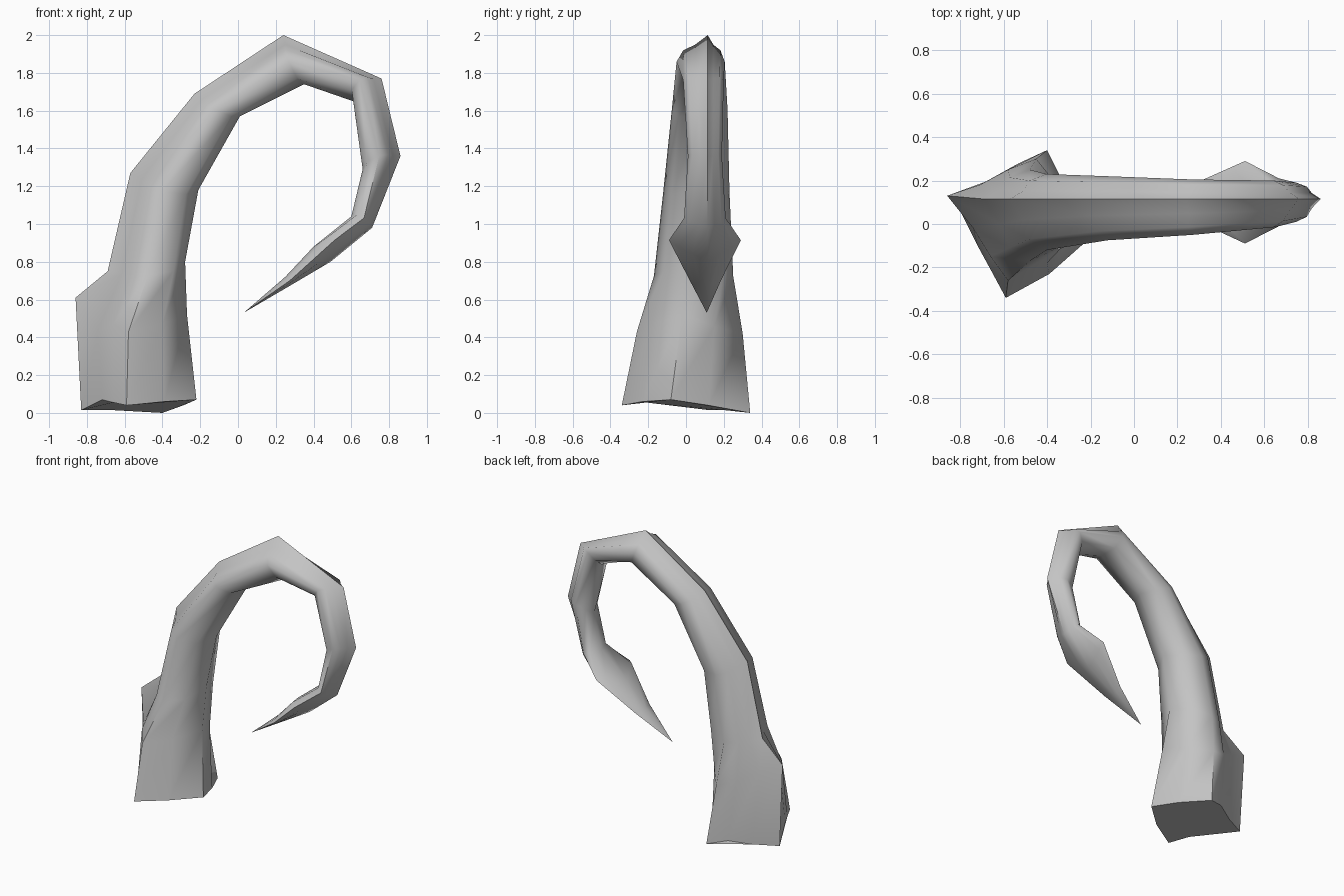
import bpy
import bmesh
import math
from mathutils import Vector

cube = bpy.data.objects.get("Cube")
if cube:
    bpy.data.objects.remove(cube)

# One plain grey for the whole tentacle
grey = bpy.data.materials.new("soft_grey")
grey.use_nodes = True
colour = (0.55, 0.55, 0.55, 1)
grey.diffuse_color = colour
grey.node_tree.nodes["Principled BSDF"].inputs["Base Color"].default_value = colour

RIDGE_Y = 0.115

# Ten-sided cross-section factors (towards ridge, towards side): a round body
# with a narrow raised ridge on the outside of the curl
HALF = [(0.64, 0.38), (0.45, 0.77), (0, 1), (-0.68, 0.76)]
SECTION = ([(1, 0)] + [(a, -s) for a, s in HALF]
           + [(-1, 0)] + HALF[::-1])


def ring(outer, inner, y_front, y_back, skew):
    """Cross-section between an outer and an inner profile point,
    with its sides swept back along the limb by skew."""
    o = Vector((outer[0], RIDGE_Y, outer[1]))
    i = Vector((inner[0], (y_front + y_back) / 2, inner[1]))
    centre, axis = (o + i) / 2, (o - i) / 2
    across = Vector((-axis.z, 0, axis.x)) * skew
    points = []
    for along, side in SECTION:
        p = centre + axis * along + across * abs(side)
        limit = y_front if side < 0 else y_back
        p.y += abs(side) * (limit - p.y)
        points.append(p)
    return points


# Uneven cut end at the foot, and the heel spur above it
foot = [(-0.83, 0.12, 0.015), (-0.72, -0.1, 0.07), (-0.66, -0.21, 0.055),
        (-0.59, -0.34, 0.04), (-0.39, -0.23, 0.06), (-0.22, -0.08, 0.07),
        (-0.29, 0.12, 0.04), (-0.4, 0.34, 0), (-0.53, 0.28, 0.035),
        (-0.67, 0.2, 0.015)]
heel = [(-0.86, 0.13, 0.61), (-0.74, -0.02, 0.44), (-0.66, -0.15, 0.47),
        (-0.58, -0.26, 0.43), (-0.4, -0.18, 0.47), (-0.27, -0.02, 0.52),
        (-0.33, 0.15, 0.46), (-0.45, 0.3, 0.42), (-0.58, 0.25, 0.46),
        (-0.71, 0.18, 0.54)]

# Outer point, inner point, front y, back y, skew
stations = [
    ((-0.69, 0.75), (-0.28, 0.8), -0.17, 0.25, 0.25),
    ((-0.57, 1.27), (-0.21, 1.18), -0.12, 0.23, 0.28),
    ((-0.23, 1.69), (0.01, 1.57), -0.075, 0.22, 0.2),
    ((0.24, 2), (0.35, 1.74), -0.05, 0.205, 0.2),
    ((0.76, 1.77), (0.61, 1.65), -0.015, 0.2, 0.7),
    ((0.86, 1.36), (0.66, 1.29), 0.01, 0.19, 0.35),
    ((0.71, 0.98), (0.6, 1.04), -0.01, 0.21, 0.4),
    ((0.49, 0.8), (0.4, 0.88), -0.09, 0.29, 1.65),
    ((0.27, 0.67), (0.25, 0.72), 0.02, 0.185, 0.6),
]

# Loft the rings from foot to tip
bm = bmesh.new()
rings = [[bm.verts.new(p) for p in pts]
         for pts in [foot, heel] + [ring(*s) for s in stations]]
count = len(SECTION)
for low, high in zip(rings, rings[1:]):
    for k in range(count):
        n = (k + 1) % count
        bm.faces.new((low[k], low[n], high[n], high[k]))

# Pointed tip and closed foot
tip = bm.verts.new((0.03, 0.11, 0.53))
for k in range(count):
    bm.faces.new((rings[-1][k], rings[-1][(k + 1) % count], tip))
bm.faces.new(rings[0][::-1])
bmesh.ops.recalc_face_normals(bm, faces=bm.faces)

mesh = bpy.data.meshes.new("tentacle")
bm.to_mesh(mesh)
bm.free()
mesh.materials.append(grey)
tentacle = bpy.data.objects.new("tentacle", mesh)
bpy.context.collection.objects.link(tentacle)

# Smooth skin with crisp ridge and foot
bpy.ops.object.select_all(action="DESELECT")
tentacle.select_set(True)
bpy.context.view_layer.objects.active = tentacle
bpy.ops.object.shade_smooth_by_angle(angle=math.radians(60))
